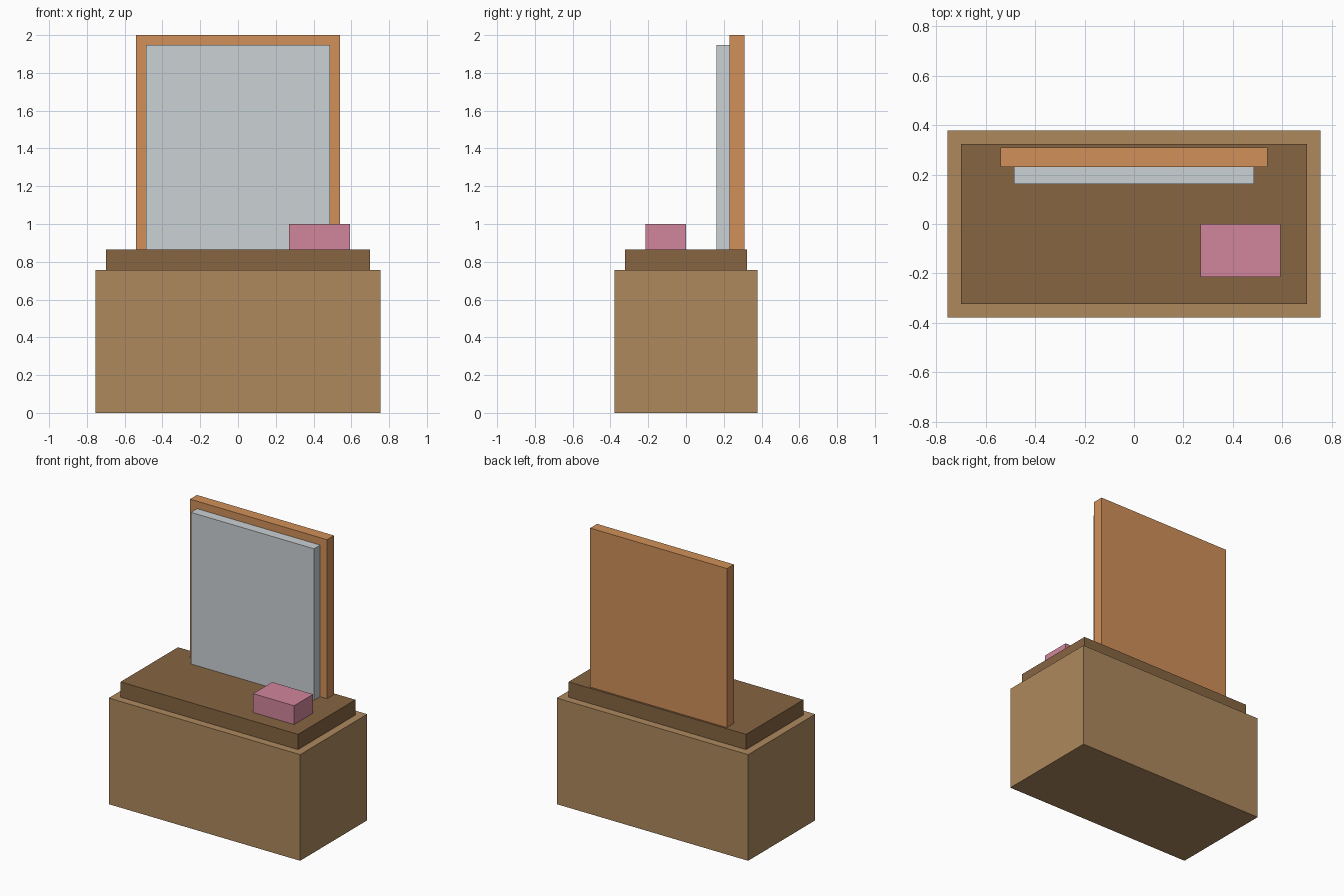
import bpy
import bmesh
from mathutils import Vector

if "Cube" in bpy.data.objects:
    bpy.data.objects.remove(bpy.data.objects["Cube"])


def material(name, rgb):
    mat = bpy.data.materials.new(name)
    mat.diffuse_color = (*rgb, 1)
    mat.use_nodes = True
    mat.node_tree.nodes["Principled BSDF"].inputs["Base Color"].default_value = mat.diffuse_color
    return mat


def box(name, low, high, mat):
    """Closed box between two opposite corners."""
    low, high = Vector(low), Vector(high)
    bm = bmesh.new()
    bmesh.ops.create_cube(bm, size=1)
    bmesh.ops.scale(bm, vec=high - low, verts=bm.verts)
    mesh = bpy.data.meshes.new(name)
    bm.to_mesh(mesh)
    bm.free()
    mesh.materials.append(mat)
    obj = bpy.data.objects.new(name, mesh)
    obj.location = (low + high) / 2
    bpy.context.collection.objects.link(obj)
    return obj


oak = material("oak", (0.42, 0.25, 0.11))
walnut = material("walnut", (0.24, 0.13, 0.055))
copper = material("copper", (0.64, 0.28, 0.10))
glass = material("glass", (0.60, 0.64, 0.66))
pink = material("pink", (0.64, 0.24, 0.34))

body_top, table_top = 0.757, 0.866

# Dresser body and inset top slab
box("dresser_body", (-0.755, -0.378, 0), (0.755, 0.378, body_top), oak)
box("dresser_top", (-0.70, -0.323, body_top), (0.70, 0.323, table_top), walnut)

# Upright mirror: backing frame with the glass in front
box("mirror_frame", (-0.54, 0.231, table_top), (0.54, 0.309, 2.0), copper)
box("mirror_glass", (-0.486, 0.162, table_top), (0.486, 0.231, 1.947), glass)

# Small box on the dresser
box("trinket_box", (0.27, -0.215, table_top), (0.593, 0, 1.0), pink)
